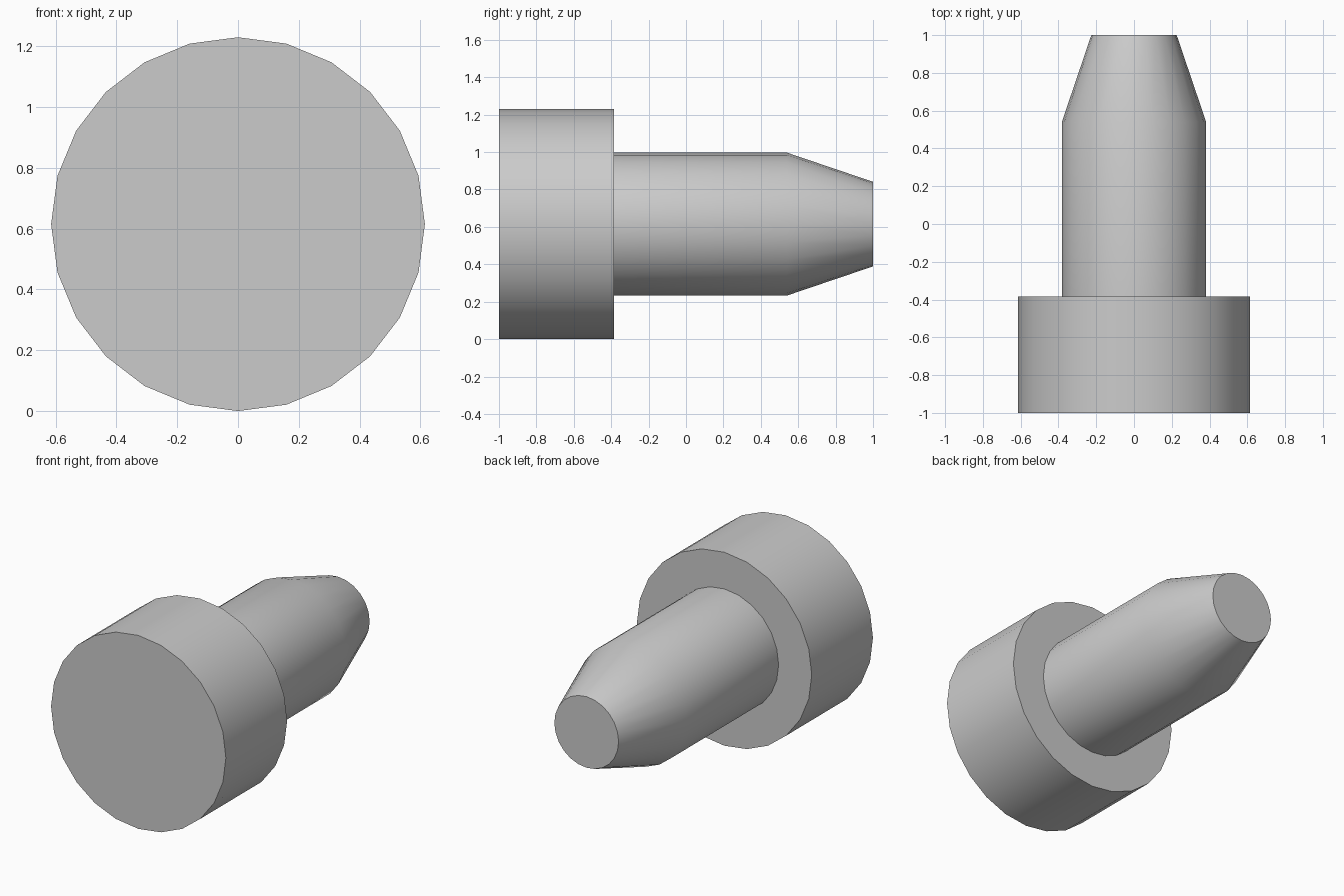
import bpy, bmesh, math

cube = bpy.data.objects.get("Cube")
if cube:
    bpy.data.objects.remove(cube, do_unlink=True)

SIDES = 24
HEAD_RADIUS = 0.615
SHAFT_RADIUS = 0.382
TIP_RADIUS = 0.226

grey = bpy.data.materials.new("light grey")
grey.use_nodes = True
colour = (0.6, 0.6, 0.6, 1)
grey.diffuse_color = colour
grey.node_tree.nodes["Principled BSDF"].inputs["Base Color"].default_value = colour


def turned_pin(name, profile):
    """Turn a (radius, y) profile around the y axis and cap both ends."""
    bm = bmesh.new()
    rings = []
    for radius, y in profile:
        angles = [2 * math.pi * i / SIDES for i in range(SIDES)]
        rings.append([bm.verts.new((radius * math.sin(a), y, HEAD_RADIUS + radius * math.cos(a)))
                      for a in angles])
    for near, far in zip(rings, rings[1:]):
        for i in range(SIDES):
            j = (i + 1) % SIDES
            bm.faces.new((near[i], near[j], far[j], far[i]))
    bm.faces.new(rings[0])
    bm.faces.new(rings[-1])
    bmesh.ops.recalc_face_normals(bm, faces=bm.faces)
    mesh = bpy.data.meshes.new(name)
    bm.to_mesh(mesh)
    bm.free()
    mesh.materials.append(grey)
    obj = bpy.data.objects.new(name, mesh)
    bpy.context.collection.objects.link(obj)
    bpy.ops.object.select_all(action="DESELECT")
    obj.select_set(True)
    bpy.context.view_layer.objects.active = obj
    bpy.ops.object.shade_smooth_by_angle(angle=math.radians(30))
    return obj


# Wide head, stepped shoulder, straight shaft and tapered tip in one solid
turned_pin("headed_pin", [
    (HEAD_RADIUS, -1), (HEAD_RADIUS, -0.385),
    (SHAFT_RADIUS, -0.385), (SHAFT_RADIUS, 0.54),
    (TIP_RADIUS, 1),
])
